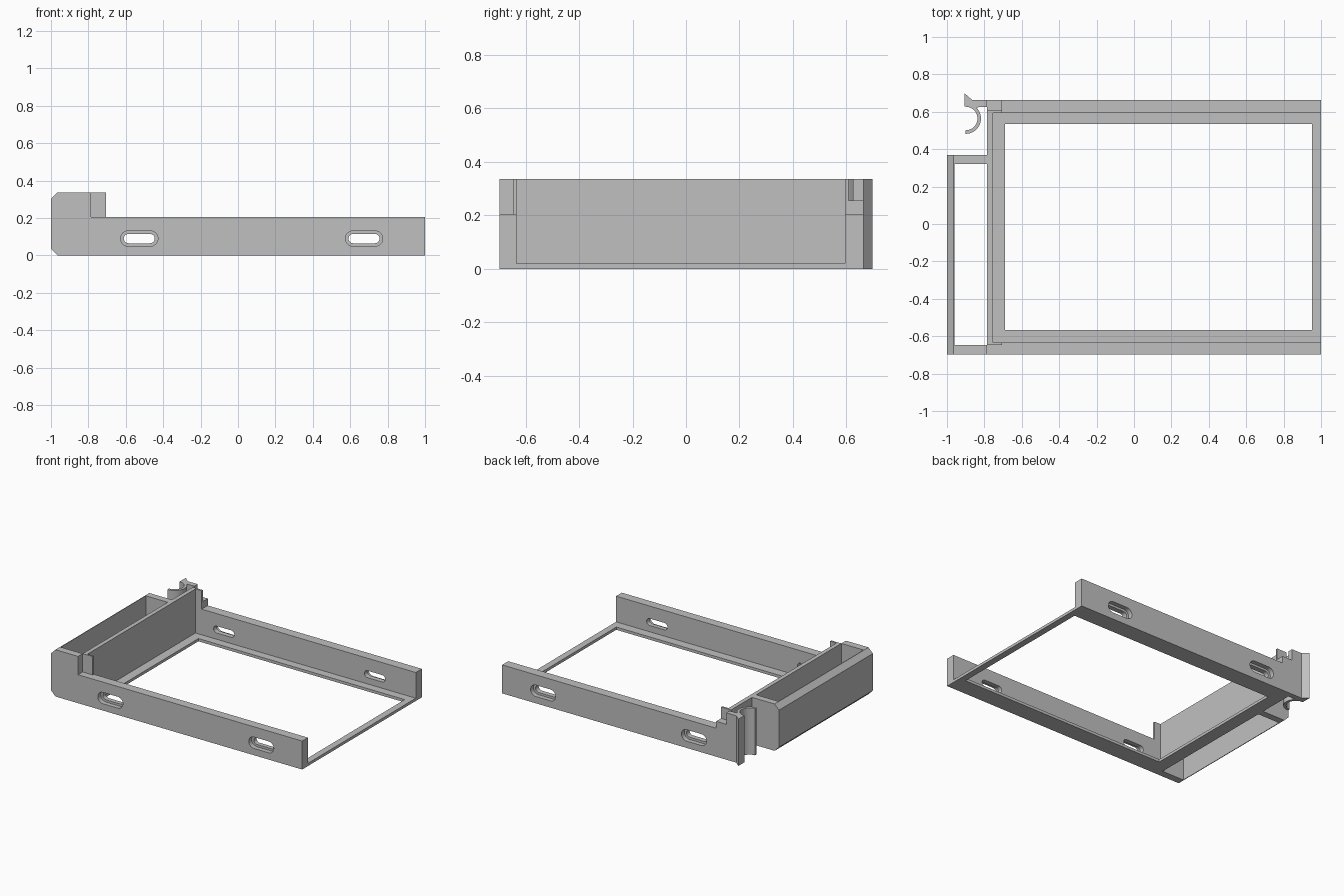
import bpy, bmesh, math
from mathutils import Vector

if "Cube" in bpy.data.objects:
    bpy.data.objects.remove(bpy.data.objects["Cube"], do_unlink=True)

grey = bpy.data.materials.new("plain grey")
grey.use_nodes = True
grey.diffuse_color = (0.53, 0.53, 0.53, 1)
grey.node_tree.nodes["Principled BSDF"].inputs["Base Color"].default_value = grey.diffuse_color


def prism(name, outline, axis, low, high):
    """Extrude a flat outline along y (outline in x, z) or z (outline in x, y)."""
    place = (lambda a, b: Vector((a, low, b))) if axis == "y" else (lambda a, b: Vector((a, b, low)))
    along = Vector((0, 1, 0)) if axis == "y" else Vector((0, 0, 1))
    bm = bmesh.new()
    face = bm.faces.new([bm.verts.new(place(a, b)) for a, b in outline])
    grown = bmesh.ops.extrude_face_region(bm, geom=[face])["geom"]
    bmesh.ops.translate(bm, vec=along * (high - low),
                        verts=[v for v in grown if isinstance(v, bmesh.types.BMVert)])
    bmesh.ops.recalc_face_normals(bm, faces=bm.faces)
    mesh = bpy.data.meshes.new(name)
    bm.to_mesh(mesh)
    bm.free()
    mesh.materials.append(grey)
    obj = bpy.data.objects.new(name, mesh)
    bpy.context.collection.objects.link(obj)
    return obj


def box(name, x, y, z):
    return prism(name, [(x[0], y[0]), (x[1], y[0]), (x[1], y[1]), (x[0], y[1])], "z", *z)


def cut(obj, cutter):
    cutter.hide_render = True
    mod = obj.modifiers.new("cut", "BOOLEAN")
    mod.operation, mod.solver, mod.object = "DIFFERENCE", "EXACT", cutter
    bpy.context.view_layer.objects.active = obj
    bpy.ops.object.modifier_apply(modifier=mod.name)
    bpy.data.objects.remove(cutter, do_unlink=True)


def arc(cx, cy, r, start, end, steps):
    angles = [math.radians(start + (end - start) * i / steps) for i in range(steps + 1)]
    return [(cx + r * math.cos(a), cy + r * math.sin(a)) for a in angles]


def capsule(cx, cz, half, r):
    return arc(cx + half - r, cz, r, -90, 90, 12) + arc(cx - half + r, cz, r, 90, 270, 12)


def smooth(obj):
    bpy.ops.object.select_all(action="DESELECT")
    obj.select_set(True)
    bpy.context.view_layer.objects.active = obj
    bpy.ops.object.shade_smooth_by_angle(angle=math.radians(30))


# Main levels
FRONT, FRONT_IN, BACK_IN, BACK = -0.698, -0.633, 0.594, 0.663
LEFT, RIGHT, WALL_TOP, TOP = -0.785, 1.0, 0.205, 0.337

# Long walls with slotted screw holes, recessed on the outside
for name, y0, y1, outside in (("front_wall", FRONT, FRONT_IN, FRONT),
                              ("back_wall", BACK_IN, BACK, BACK)):
    wall = box(name, (LEFT, RIGHT), (y0, y1), (0, WALL_TOP))
    for cx in (-0.528, 0.674):
        cut(wall, prism("slot_cutter", capsule(cx, 0.09, 0.083, 0.025), "y", y0 - 0.1, y1 + 0.1))
        cut(wall, prism("recess_cutter", capsule(cx, 0.09, 0.1, 0.041), "y",
                        outside - 0.033, outside + 0.033))
    smooth(wall)

# Thin floor ledge framing the opening
ledge = box("floor_ledge", (-0.755, RIGHT), (FRONT_IN, BACK_IN), (0, 0.02))
cut(ledge, box("opening_cutter", (-0.69, 0.953), (-0.568, 0.535), (-0.1, 0.1)))

# Tall cross wall with its corner returns
box("cross_wall", (LEFT, -0.755), (FRONT_IN, BACK_IN), (0, TOP))
box("front_return", (LEFT, -0.705), (-0.646, FRONT_IN), (WALL_TOP, TOP))
box("back_return", (LEFT, -0.705), (BACK_IN, 0.608), (WALL_TOP, TOP))
box("back_step", (LEFT, -0.705), (0.608, BACK), (WALL_TOP, 0.255))

# Handle: two sides and a plate with chamfered outer edges
C = 0.035


def handle_part(name, inner_x, y0, y1):
    prism(name, [(-1 + C, 0), (inner_x, 0), (inner_x, TOP), (-1 + C, TOP),
                 (-1, TOP - C), (-1, C)], "y", y0, y1)


handle_part("handle_front_side", LEFT, FRONT, -0.646)
handle_part("handle_plate", -0.96, -0.646, 0.322)
handle_part("handle_back_side", LEFT, 0.322, 0.37)

# Cable clip: open ring on a short arm with a pointed lip
ring = (-0.9, 0.564)
profile = arc(*ring, 0.082, -90, 47, 16)
profile += [(LEFT, 0.625), (LEFT, BACK), (-0.865, BACK), (-0.905, 0.698), (-0.905, 0.627)]
profile += arc(*ring, 0.063, 90, -90, 20)
smooth(prism("cable_clip", profile, "z", 0, TOP))
